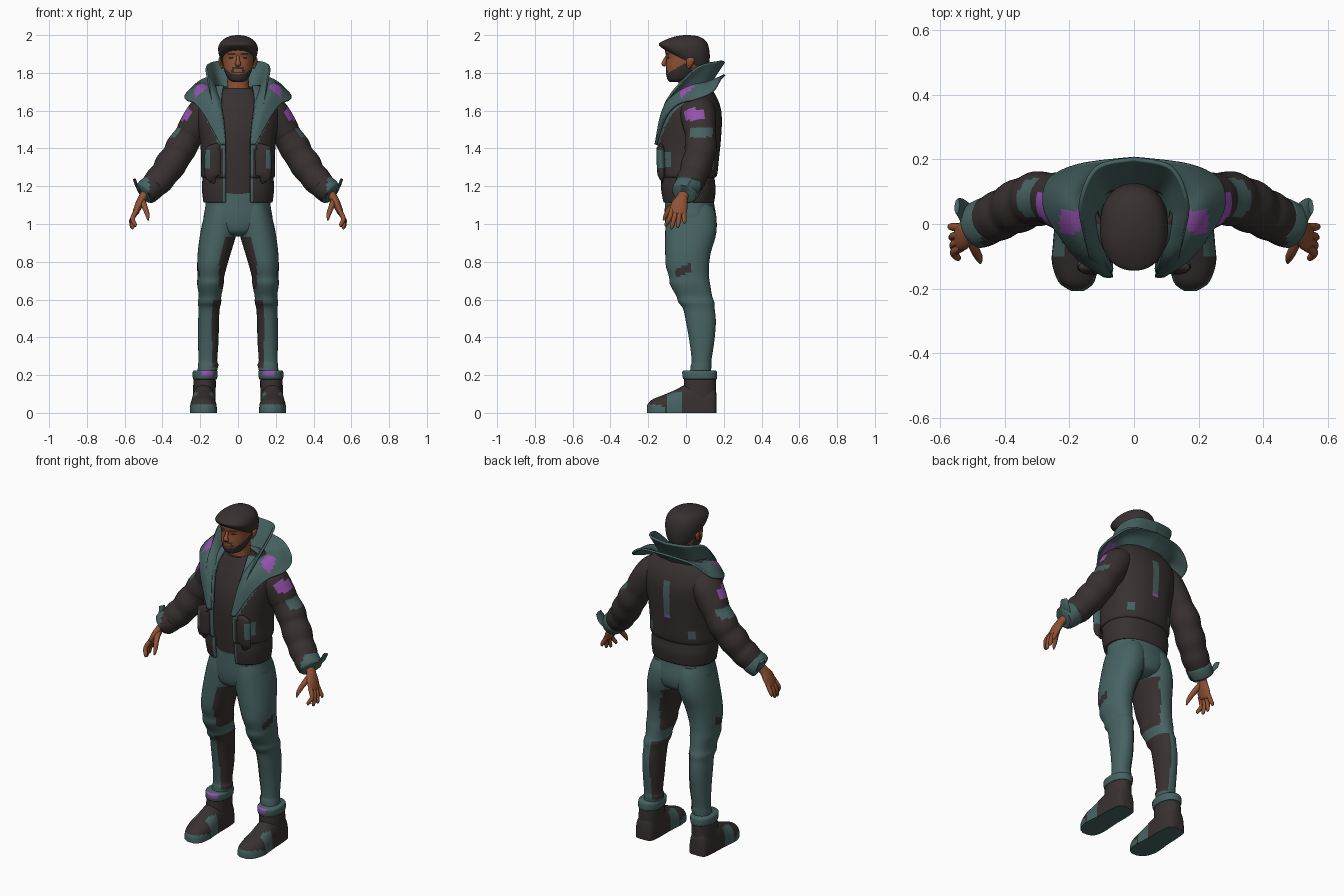
import bpy, bmesh, math
from mathutils import Vector

COLOURS = {
    "dark_cloth": (0.040, 0.030, 0.030),
    "teal_cloth": (0.062, 0.125, 0.122),
    "skin": (0.28, 0.085, 0.035),
    "purple": (0.30, 0.085, 0.42),
}
NAMES = list(COLOURS)
MATS = []
for key, rgb in COLOURS.items():
    m = bpy.data.materials.new(key)
    m.diffuse_color = (*rgb, 1)
    MATS.append(m)
DARK, TEAL, SKIN, PURPLE = range(4)


def dense(rows, k=5):
    """Catmull-Rom interpolation through rows of numbers."""
    out = []
    for i in range(len(rows) - 1):
        a, b, c, d = (rows[max(i - 1, 0)], rows[i], rows[i + 1], rows[min(i + 2, len(rows) - 1)])
        for s in range(k):
            t = s / k
            out.append([0.5 * (2 * q + (r - p) * t + (2 * p - 5 * q + 4 * r - u) * t * t
                               + (3 * q - p - 3 * r + u) * t ** 3) for p, q, r, u in zip(a, b, c, d)])
    return out + [list(rows[-1])]


def surface(name, rows, paint=DARK, closed=True, mirror=False, thick=0):
    """Skin a list of point rows; paint is a colour or rule(centre, normal)."""
    bm = bmesh.new()
    vr = [[bm.verts.new(p) for p in r] for r in rows]
    n = len(rows[0])
    for a, b in zip(vr, vr[1:]):
        for j in range(n if closed else n - 1):
            bm.faces.new((a[j], a[(j + 1) % n], b[(j + 1) % n], b[j]))
    if closed:
        bm.faces.new(vr[0])
        bm.faces.new(vr[-1])
    bmesh.ops.remove_doubles(bm, verts=bm.verts, dist=1e-5)
    bmesh.ops.recalc_face_normals(bm, faces=bm.faces)
    for f in bm.faces:
        f.material_index = paint(f.calc_center_median(), f.normal) if callable(paint) else paint
    me = bpy.data.meshes.new(name)
    bm.to_mesh(me)
    bm.free()
    for m in MATS:
        me.materials.append(m)
    ob = bpy.data.objects.new(name, me)
    bpy.context.collection.objects.link(ob)
    if mirror:
        ob.modifiers.new("mirror", "MIRROR").merge_threshold = 0.002
    if thick:
        s = ob.modifiers.new("thickness", "SOLIDIFY")
        s.thickness, s.offset = thick, 0
    bpy.context.view_layer.objects.active = ob
    ob.select_set(True)
    bpy.ops.object.shade_smooth_by_angle(angle=math.radians(50))
    ob.select_set(False)
    return ob


def spow(v, e):
    return math.copysign(abs(v) ** e, v)


def ring(z, cx, rx, yf, yb, tilt=0, n=48, e=0.9):
    """Horizontal rounded ring between front yf and back yb."""
    pts = []
    for i in range(n):
        t = 2 * math.pi * i / n
        y = (yf + yb) / 2 - (yb - yf) / 2 * spow(math.cos(t), e)
        pts.append((cx + rx * spow(math.sin(t), e), y, z - tilt * y))
    return pts


def stack(name, rings, paint, k=5, **kw):
    return surface(name, [ring(*r) for r in dense(rings, k)], paint, **kw)


def tube(name, path, paint, ref=(0, 1, 0), k=5, n=32, mirror=True):
    """Tube along (x, y, z, radius along ref, radius across)."""
    pts = dense(path, k)
    rows = []
    for i, p in enumerate(pts):
        c = Vector(p[:3])
        t = (Vector(pts[min(i + 1, len(pts) - 1)][:3]) - Vector(pts[max(i - 1, 0)][:3])).normalized()
        u = Vector(ref)
        u = (u - t * u.dot(t)).normalized()
        v = t.cross(u)
        rows.append([c + u * p[3] * math.cos(a) + v * p[4] * math.sin(a)
                     for a in (2 * math.pi * j / n for j in range(n))])
    return surface(name, rows, paint, mirror=mirror)


# --- Head, neck, hair ---
def face_paint(c, nrm):
    x, y, z = abs(c.x), c.y, c.z
    if y < -0.05 and 0.018 < x < 0.055 and 1.897 < z < 1.907:
        return DARK
    if y < -0.06 and x < 0.022 and 1.806 < z < 1.82:
        return SKIN
    if y < -0.06 and x < 0.035 and 1.80 < z < 1.832:
        return DARK
    return DARK if y < 0.03 and z < 1.795 + 0.6 * (y + 0.1) else SKIN


stack("head", [(1.752, 0, .025, -.085, -.02), (1.765, 0, .05, -.098, .02), (1.80, 0, .068, -.106, .065),
               (1.84, 0, .079, -.106, .10), (1.88, 0, .084, -.104, .11), (1.92, 0, .086, -.11, .11),
               (1.96, 0, .075, -.09, .09), (1.985, 0, .035, -.04, .05)], face_paint, k=8)
stack("neck", [(1.64, 0, .085, -.06, .09), (1.70, 0, .062, -.04, .075), (1.80, 0, .055, -.045, .075)], SKIN)
stack("hair", [(1.865, 0, .086, -.112, .112, .5), (1.89, 0, .099, -.136, .123, .36), (1.93, 0, .105, -.143, .125, .18),
               (1.968, 0, .088, -.112, .11, .05), (1.992, 0, .05, -.06, .07, 0), (2.0, 0, .012, -.01, .02, 0)], DARK)
tube("nose", [(0, -.10, 1.893, .006, .008), (0, -.112, 1.865, .01, .01), (0, -.117, 1.848, .012, .017),
              (0, -.106, 1.838, .007, .012)], SKIN, n=12, mirror=False)
tube("ear", [(.083, .012, 1.825, .008, .006), (.093, .02, 1.85, .018, .008), (.094, .024, 1.872, .02, .009),
             (.086, .024, 1.885, .01, .005)], SKIN, n=12)
tube("eye", [(.022, -.097, 1.88, .004, .003), (.034, -.094, 1.881, .006, .006), (.046, -.088, 1.88, .004, .003)],
     DARK, n=10)

# --- Shirt ---
stack("shirt", [(1.12, 0, .15, -.105, .12), (1.3, 0, .155, -.125, .14), (1.48, 0, .165, -.128, .15),
                (1.6, 0, .16, -.10, .14), (1.68, 0, .12, -.068, .12), (1.72, 0, .075, -.052, .09)], DARK)


# --- Jacket body: open-front half shell ---
def jacket_paint(c, nrm):
    x, y, z = c
    if y < 0 and (x < .08 or (z > 1.4 and x < .085 + (z - 1.4) * .5)):
        return TEAL
    if y < 0 and abs(x - .152) < .017 and 1.30 < z < 1.39:
        return TEAL
    if y > .1 and x < .018 and 1.40 < z < 1.62:
        return PURPLE if z < 1.42 else TEAL
    if y > .05 and abs(x - .13) < .017 and 1.28 < z < 1.34:
        return TEAL
    return DARK


rows = []
for z, rx, yf, yb, w in dense([
        (1.115, .176, -.118, .142, .066), (1.18, .184, -.13, .15, .066), (1.245, .182, -.132, .145, .066),
        (1.262, .19, -.145, .158, .066), (1.35, .188, -.15, .168, .066), (1.45, .195, -.148, .178, .066),
        (1.55, .21, -.128, .183, .075), (1.62, .212, -.10, .175, .085), (1.68, .185, -.065, .15, .085),
        (1.73, .115, -.02, .115, .075)], 6):
    a0 = math.asin((w / rx) ** (1 / .85))
    row = []
    for i in range(45):
        t = a0 + (math.pi - a0) * i / 44
        row.append((rx * spow(math.sin(t), .85) if i < 44 else 0,
                    (yf + yb) / 2 - (yb - yf) / 2 * spow(math.cos(t), .85), z))
    rows.append(row)
surface("jacket_body", rows, jacket_paint, closed=False, mirror=True, thick=.014)

# Pockets
tube("pocket", [(.125, -.13, 1.395, .018, .04), (.13, -.135, 1.39, .022, .045), (.132, -.13, 1.27, .022, .045),
                (.13, -.125, 1.255, .016, .04)],
     lambda c, n: TEAL if c.x > .145 and 1.30 < c.z < 1.38 else DARK, k=4)


# --- Collar layers: stations of inner, middle and outer points ---
def collar(name, stations, paint):
    rows = []
    for r in dense(stations, 8):
        rows.append(dense([r[0:3], r[3:6], r[6:9]], 8))
    return surface(name, rows, paint, closed=False, mirror=True, thick=.012)


collar("standing_collar", [
    (0, .10, 1.69, 0, .15, 1.78, 0, .203, 1.86),
    (.07, .09, 1.69, .10, .13, 1.78, .115, .175, 1.86),
    (.105, .04, 1.69, .135, .05, 1.77, .165, .07, 1.835),
    (.10, -.035, 1.68, .13, -.03, 1.72, .155, -.03, 1.745),
    (.088, -.10, 1.61, .11, -.11, 1.63, .135, -.105, 1.635),
    (.066, -.156, 1.42, .075, -.158, 1.42, .085, -.158, 1.42)], TEAL)
collar("collar_flap", [
    (0, .11, 1.70, 0, .165, 1.76, 0, .205, 1.79),
    (.09, .10, 1.71, .13, .145, 1.76, .17, .185, 1.77),
    (.12, .07, 1.71, .19, .10, 1.745, .262, .14, 1.70),
    (.12, .02, 1.71, .20, .035, 1.73, .277, .05, 1.66),
    (.11, -.05, 1.68, .17, -.052, 1.685, .225, -.04, 1.635),
    (.09, -.115, 1.60, .13, -.122, 1.60, .17, -.108, 1.565),
    (.066, -.16, 1.42, .078, -.161, 1.42, .092, -.16, 1.42)],
    lambda c, n: PURPLE if abs(c.y - .01) < .035 and abs(c.x - .195) < .03 else TEAL)


# --- Sleeves with folds ---
def sleeve_paint(c, n):
    if n.x > .3 and abs(c.z - 1.58) < .03 and -.005 < c.y < .10:
        return PURPLE
    if n.x > .4 and abs(c.z - 1.485) < .025 and .02 < c.y < .14:
        return TEAL
    return DARK


tube("sleeve", [(.13, .05, 1.63, .085, .075), (.185, .062, 1.585, .095, .085), (.24, .075, 1.50, .085, .082),
                (.262, .078, 1.465, .08, .076), (.30, .078, 1.405, .085, .083), (.325, .07, 1.36, .079, .078),
                (.36, .055, 1.31, .083, .083), (.39, .04, 1.265, .075, .074), (.42, .025, 1.23, .077, .076),
                (.465, .003, 1.185, .066, .064)], sleeve_paint, k=6, n=40)
tube("cuff", [(.448, .012, 1.20, .06, .055), (.45, .011, 1.198, .074, .068), (.492, -.008, 1.162, .07, .064),
              (.494, -.009, 1.16, .05, .045)],
     lambda c, n: DARK if c.y < -.02 and c.x < .47 else TEAL, k=4)
tube("cuff_strap", [(.515, .03, 1.17, .035, .006), (.535, .045, 1.20, .035, .008), (.548, .055, 1.235, .025, .008)],
     TEAL, n=8)

# --- Hands ---
tube("palm", [(.475, .0, 1.18, .028, .025), (.505, -.02, 1.14, .03, .022), (.525, -.035, 1.10, .044, .021),
              (.542, -.042, 1.06, .043, .016), (.546, -.044, 1.05, .034, .010)], SKIN, n=20)
for i, tip in enumerate([(.545, -.105, .985), (.558, -.075, .972), (.564, -.043, .978), (.568, -.008, 1.0)]):
    y0 = -.074 + .021 * i
    tube("finger", [(.535, y0, 1.075, .013, .013), (.558, y0 * .55 + tip[1] * .45, 1.03, .0125, .0125),
                    (tip[0], tip[1], tip[2] + .012, .010, .010), (*tip, .003, .003)], SKIN, n=10, k=4)
tube("thumb", [(.508, -.035, 1.125, .016, .018), (.492, -.08, 1.085, .015, .015), (.48, -.105, 1.05, .012, .012),
               (.476, -.12, 1.02, .004, .004)], SKIN, n=10, k=4)


# --- Trousers ---
def leg_paint(c, n):
    if .24 < c.z < .60 and n.x < -.35 + .5 * max(0, c.z - .5):
        return DARK
    if .66 < c.z < .93 and n.x < -.5 and c.x < .1:
        return DARK
    if n.x > .5 and abs(c.y + .015) < .04 and abs(c.z - .76 - .4 * c.y) < .022:
        return DARK
    return TEAL


stack("trouser_leg", [(.20, .168, .048, .02, .13), (.25, .158, .054, .025, .135), (.28, .16, .05, .03, .135),
                      (.38, .157, .054, .018, .15), (.48, .156, .055, .0, .158), (.55, .153, .056, -.015, .152),
                      (.585, .151, .062, -.04, .15), (.62, .148, .06, -.052, .138), (.68, .146, .07, -.085, .128),
                      (.72, .144, .071, -.09, .122), (.78, .137, .079, -.107, .122), (.85, .125, .088, -.11, .132),
                      (.95, .104, .096, -.11, .16), (1.04, .088, .092, -.108, .16), (1.1, .08, .08, -.10, .14)],
      leg_paint, k=5, mirror=True)
stack("trouser_hips", [(.935, 0, .05, -.06, .10), (.96, 0, .13, -.098, .148), (1.02, 0, .18, -.112, .162),
                       (1.10, 0, .172, -.112, .15), (1.2, 0, .165, -.108, .135)], TEAL)


# --- Boots ---
def foot_paint(c, n):
    if c.z < .016 or (c.y < -.13 and c.z < .045):
        return TEAL
    return TEAL if -.10 < c.y < -.025 and c.z < .11 and abs(c.x - .183) > .03 else DARK


rows = []
for y, cx, rx, h in dense([(.162, .18, .03, .10), (.145, .18, .054, .14), (.08, .18, .062, .165),
                           (.0, .182, .064, .15), (-.06, .183, .068, .12), (-.12, .183, .071, .095),
                           (-.18, .178, .055, .07), (-.207, .175, .02, .04)], 6):
    rows.append([(cx + rx * math.cos(t), y, h * max(0, math.sin(t)) ** .6)
                 for t in (2 * math.pi * i / 40 for i in range(40))])
surface("boot_foot", rows, foot_paint, mirror=True)
stack("boot_shaft", [(.05, .18, .058, .0, .158), (.12, .178, .06, -.012, .16), (.20, .176, .058, -.008, .158)],
      DARK, mirror=True)
stack("boot_cuff", [(.178, .175, .056, -.006, .156), (.182, .175, .064, -.016, .164), (.215, .174, .066, -.02, .164),
                    (.225, .173, .06, -.012, .158)],
      lambda c, n: PURPLE if c.y < .01 and abs(c.x - .165) < .032 and c.z > .198 else TEAL, k=4, mirror=True)
